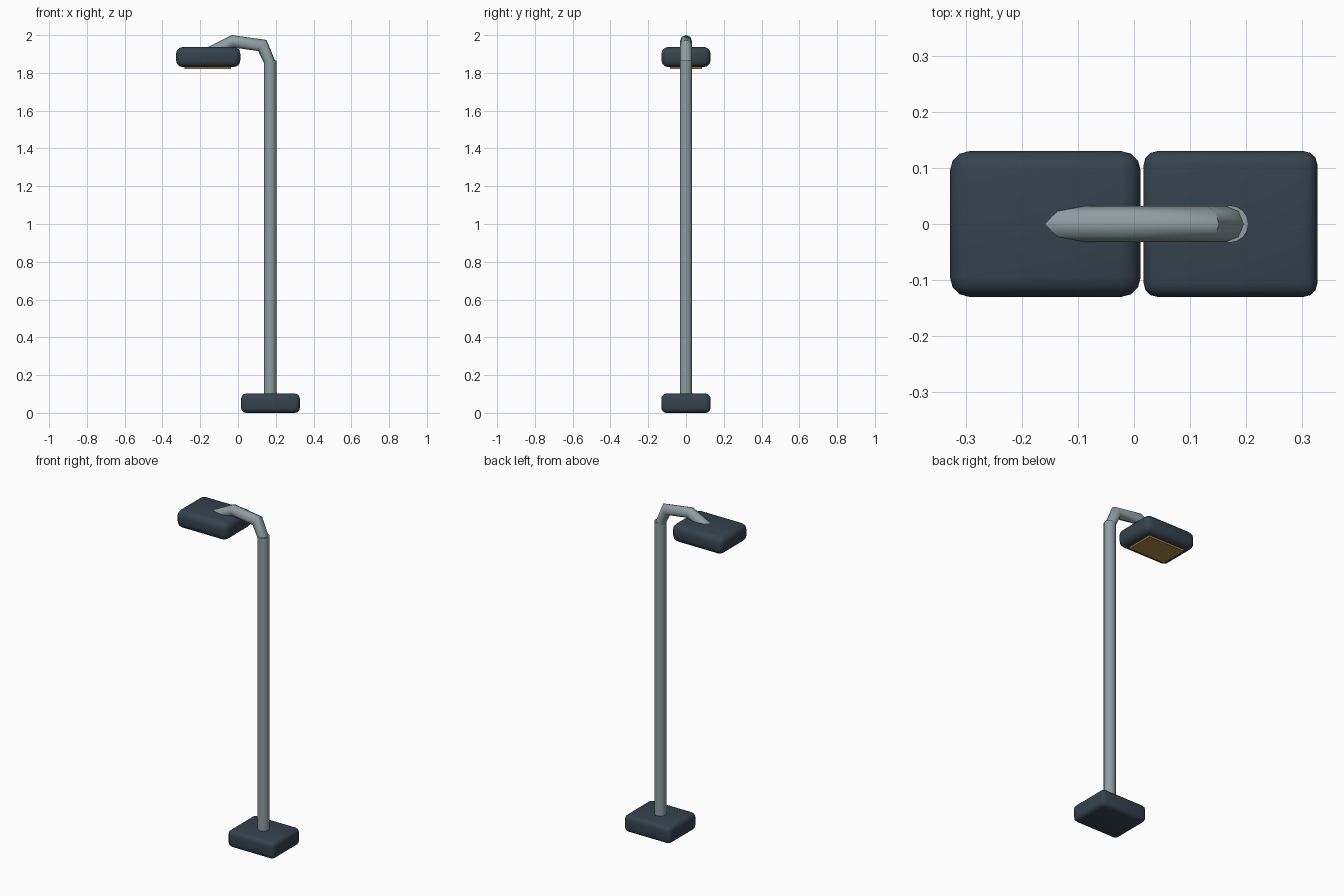
import bpy, bmesh, math
from mathutils import Vector

if "Cube" in bpy.data.objects:
    bpy.data.objects.remove(bpy.data.objects["Cube"])


def material(name, color):
    m = bpy.data.materials.new(name)
    m.diffuse_color = (*color, 1)
    m.use_nodes = True
    m.node_tree.nodes["Principled BSDF"].inputs["Base Color"].default_value = m.diffuse_color
    return m


DARK = material("dark_metal", (0.035, 0.055, 0.075))
STEEL = material("grey_metal", (0.27, 0.34, 0.36))
AMBER = material("amber_light", (0.42, 0.25, 0.06))


def finish(name, bm, mat, angle=40):
    bmesh.ops.recalc_face_normals(bm, faces=bm.faces)
    me = bpy.data.meshes.new(name)
    bm.to_mesh(me)
    bm.free()
    ob = bpy.data.objects.new(name, me)
    bpy.context.collection.objects.link(ob)
    me.materials.append(mat)
    bpy.context.view_layer.objects.active = ob
    ob.select_set(True)
    bpy.ops.object.shade_smooth_by_angle(angle=math.radians(angle))
    ob.select_set(False)
    return ob


def box(name, lo, hi, mat, bevel=0.0):
    lo, hi = Vector(lo), Vector(hi)
    bm = bmesh.new()
    bmesh.ops.create_cube(bm, size=1)
    bmesh.ops.scale(bm, vec=hi - lo, verts=bm.verts)
    bmesh.ops.translate(bm, vec=(lo + hi) / 2, verts=bm.verts)
    if bevel:
        bmesh.ops.bevel(bm, geom=bm.edges[:], offset=bevel, segments=3,
                        profile=0.5, affect='EDGES')
    return finish(name, bm, mat)


def tube(name, path, radius, sides, mat):
    """Mitred tube along (x, z) points; the first ring is horizontal."""
    pts = [Vector((x, 0, z)) for x, z in path]
    dirs = [(b - a).normalized() for a, b in zip(pts, pts[1:])]
    bm = bmesh.new()
    rings = []
    for i, p in enumerate(pts):
        before = dirs[i - 1] if i else Vector((0, 0, 1))
        after = dirs[i] if i < len(dirs) else dirs[-1]
        t = (before + after).normalized()
        if i == 0:
            t = before
        side = Vector((t.z, 0, -t.x))
        stretch = 1 / max(0.5, t.dot(after)) if i else 1
        rings.append([bm.verts.new(p + side * radius * stretch * math.cos(a)
                                   + Vector((0, radius * math.sin(a), 0)))
                      for a in (2 * math.pi * k / sides for k in range(sides))])
    for r0, r1 in zip(rings, rings[1:]):
        for k in range(sides):
            j = (k + 1) % sides
            bm.faces.new((r0[k], r0[j], r1[j], r1[k]))
    bm.faces.new(rings[0])
    bm.faces.new(rings[-1])
    return finish(name, bm, mat, 50)


# Base block and upright pole
box("base", (0.017, -0.13, 0), (0.327, 0.13, 0.102), DARK, 0.025)
tube("pole", [(0.171, 0.05), (0.171, 1.866)], 0.033, 16, STEEL)

# Bent arm reaching over to the lamp head
tube("arm", [(0.168, 1.855), (0.129, 1.945), (-0.027, 1.967), (-0.18, 1.89)],
     0.032, 8, STEEL)

# Lamp head with its light panel underneath
box("lamp_head", (-0.328, -0.13, 1.831), (0.012, 0.13, 1.937), DARK, 0.035)
box("light_panel", (-0.283, -0.085, 1.821), (-0.038, 0.085, 1.84), AMBER)
